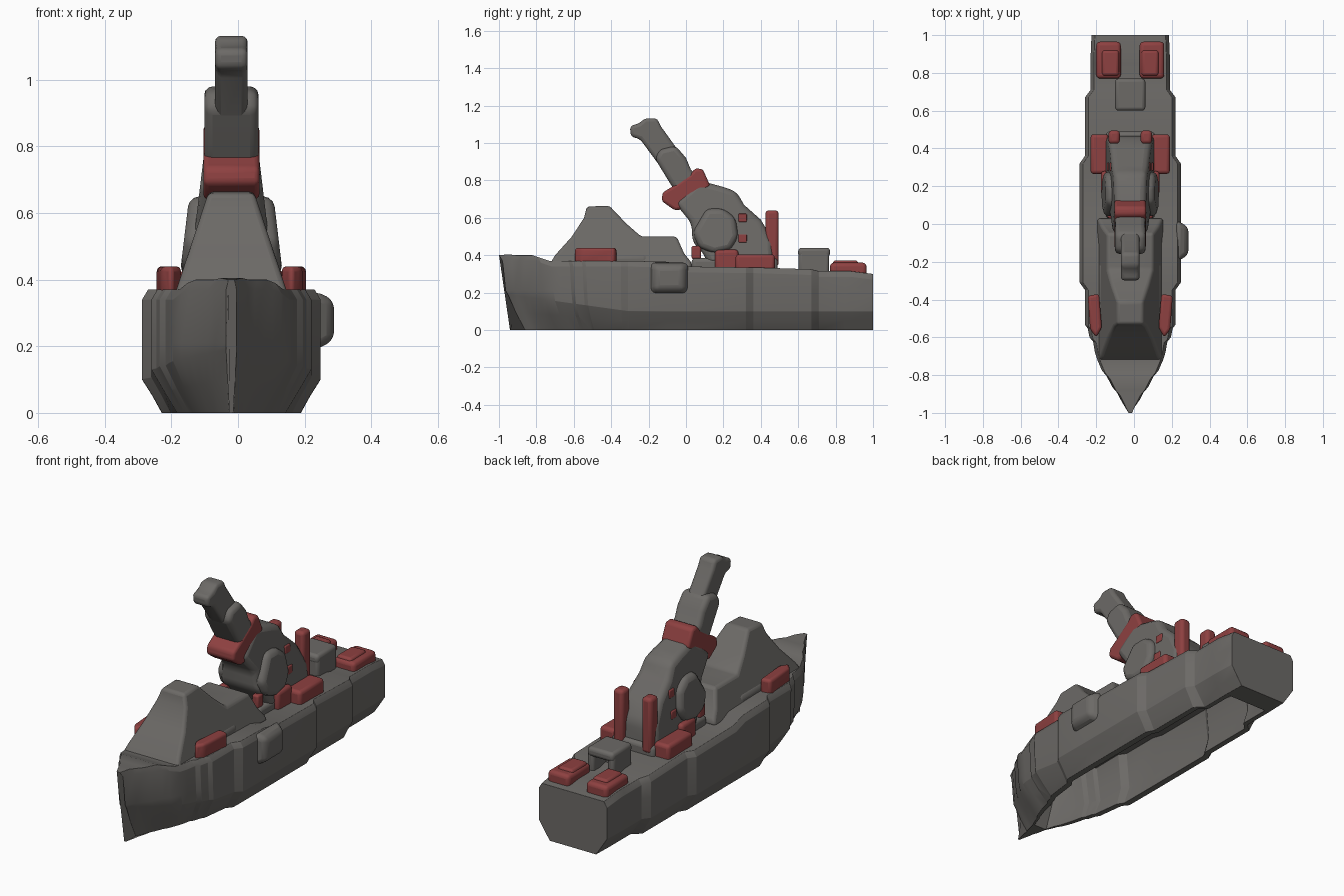
import bpy, bmesh, math

if "Cube" in bpy.data.objects:
    bpy.data.objects.remove(bpy.data.objects["Cube"], do_unlink=True)

CX = -0.02  # centre line of the vessel


def material(name, rgb):
    m = bpy.data.materials.new(name)
    m.use_nodes = True
    m.diffuse_color = (*rgb, 1)
    m.node_tree.nodes["Principled BSDF"].inputs["Base Color"].default_value = (*rgb, 1)
    return m


GREY = material("warm_grey", (0.15, 0.143, 0.134))
RED = material("dull_red", (0.27, 0.052, 0.052))


def finish(name, bm, mat, bevel):
    bmesh.ops.recalc_face_normals(bm, faces=bm.faces)
    mesh = bpy.data.meshes.new(name)
    bm.to_mesh(mesh)
    bm.free()
    mesh.materials.append(mat)
    ob = bpy.data.objects.new(name, mesh)
    bpy.context.collection.objects.link(ob)
    mod = ob.modifiers.new("soft_edges", 'BEVEL')
    mod.width, mod.segments, mod.limit_method = bevel, 3, 'ANGLE'
    mod.angle_limit = math.radians(25)
    bpy.ops.object.select_all(action='DESELECT')
    ob.select_set(True)
    bpy.context.view_layer.objects.active = ob
    bpy.ops.object.shade_smooth_by_angle(angle=math.radians(45))
    return ob


def loft(name, rings, mat, bevel):
    bm = bmesh.new()
    loops = [[bm.verts.new(p) for p in ring] for ring in rings]
    n = len(loops[0])
    for a, b in zip(loops, loops[1:]):
        for i in range(n):
            j = (i + 1) % n
            bm.faces.new((a[i], a[j], b[j], b[i]))
    bm.faces.new(loops[0])
    bm.faces.new(loops[-1])
    return finish(name, bm, mat, bevel)


def side_profile(name, pts, mat, half, taper=0.0, base=0.0, bevel=0.015):
    """Extrude a (y, z) outline across the vessel, narrowing with height."""
    rings = [[(CX + s * (half - taper * (z - base)), y, z) for y, z in pts] for s in (-1, 1)]
    return loft(name, rings, mat, bevel)


def box(name, x, y, z, mat, bevel=0.012):
    rings = [[(px, y[0], z[0]), (px, y[1], z[0]), (px, y[1], z[1]), (px, y[0], z[1])] for px in x]
    return loft(name, rings, mat, bevel)


def pair(name, inner, outer, y, z, mat, bevel=0.012):
    for side, s in (("left", 1), ("right", -1)):
        box(side + "_" + name, (CX + s * inner, CX + s * outer), y, z, mat, bevel)


# Hull: hollow shell open underneath, raked stepped bow, waisted plan
stations = [  # y, half width, deck height, hollow depth
    (-1.0, .016, .40, 0), (-.95, .05, .405, 0), (-.91, .07, .40, 0),
    (-.88, .095, .40, 0), (-.82, .125, .40, 0), (-.79, .15, .39, .2),
    (-.73, .175, .37, .29), (-.69, .187, .37, .3), (-.63, .197, .37, .3),
    (-.61, .215, .37, .3), (-.56, .225, .37, .3), (-.54, .24, .37, .3),
    (-.35, .24, .37, .3), (-.31, .268, .37, .3), (-.1, .268, .365, .3),
    (-.02, .268, .34, .28), (.32, .268, .335, .28), (.36, .24, .335, .28),
    (.67, .24, .325, .27), (.71, .21, .315, .26), (.85, .21, .315, .24),
    (.88, .21, .315, 0), (1.0, .205, .30, 0)]


def hull_ring(y, w, top, depth):
    bow = min(1, max(0, (-.3 - y) / .7))
    low = .68 if y > .7 else .78 - .3 * bow
    chine = .1 + .09 * bow
    rim = (low - .13) * w
    gain = max(0, w - .06 - .9 * rim) * depth / .3
    half = [(rim * .8 + gain, depth, .06), (rim * .9 + gain, depth * .35, .1), (rim, 0, .14),
            (low * w, 0, .14), (w * (low * .4 + .57), chine * .5, .09), (w, chine, .05),
            (w, .21, .035), (w, top - .03, .02), (w - min(.018, w * .4), top, 0)]
    right = [(CX + x, y + rake * bow, z) for x, z, rake in half]
    left = [(2 * CX - x, yy, z) for x, yy, z in reversed(right)]
    return right + left


loft("hull", [hull_ring(*s) for s in stations], GREY, 0.008)
loft("left_hull_sponson", [[(x, -.09 + r * sy, .28 + r * sz) for sy, sz in
                            ((-1, -.85), (1, -.85), (1, .8), (-1, .8))]
                           for x, r in ((.225, .11), (.288, .075))], GREY, .025)

# Forward deckhouse with a sloping front and a lower rear step
side_profile("deckhouse", [(-.73, .35), (-.7, .40), (-.61, .50), (-.545, .60), (-.53, .66),
                           (-.41, .665), (-.32, .57), (-.24, .50), (-.05, .50), (-.01, .41),
                           (.03, .36), (.03, .33)],
             GREY, .165, .33, .37, .022)
pair("deckhouse_side", .08, .165, (-.5, -.2), (.34, .41), GREY, .03)

# Forward red lockers, following the narrowing deck
for side, s in (("left", 1), ("right", -1)):
    ring = [(.15, -.55), (.18, -.60), (.212, -.56), (.225, -.38), (.165, -.37)]
    loft(side + "_forward_locker",
         [[(CX + s * x, y, z) for x, y in ring] for z in (.35, .44)], RED, .015)

# Gun base and mounting
box("gun_base", (CX - .13, CX + .13), (.03, .49), (.3, .385), GREY, .02)
side_profile("gun_mount", [(.03, .57), (.035, .47), (.09, .41), (.12, .35), (.47, .35),
                           (.465, .48), (.40, .59), (.31, .67), (.27, .74), (.2, .765),
                           (.07, .80), (-.06, .68)],
             GREY, .125, .12, .42, .03)
side_profile("gun_cheeks", [(.035, .52), (.07, .44), (.15, .41), (.24, .43), (.28, .5),
                            (.265, .6), (.2, .65), (.11, .65)],
             GREY, .142, .12, .52, .03)

# Elevated barrel in two thicknesses, red collar and blocky muzzle
side_profile("barrel_sleeve", [(-.03, .70), (-.095, .80), (-.165, .915), (-.14, .965),
                               (-.055, .985), (.0, .92), (.025, .86), (.1, .78)],
             GREY, .081, bevel=.025)
side_profile("barrel", [(-.12, .85), (-.245, 1.02), (-.295, 1.035), (-.3, 1.09),
                        (-.25, 1.105), (-.22, 1.132), (-.155, 1.132), (-.135, 1.09),
                        (-.02, .93)],
             GREY, .049, bevel=.018)
side_profile("barrel_collar", [(-.13, .69), (-.06, .64), (.02, .65), (.07, .72), (.13, .77),
                               (.09, .86), (.05, .865), (.02, .83), (-.06, .775), (-.125, .735)],
             RED, .084, bevel=.015)

# Red loading posts, mount lockers and small fittings
pair("loading_post", .055, .115, (.425, .495), (.34, .64), RED, .018)
pair("mount_locker", .115, .21, (.265, .475), (.31, .405), RED, .018)
pair("mount_step", .115, .155, (.155, .28), (.31, .43), RED, .018)
pair("front_chock", .08, .12, (.03, .08), (.38, .45), RED, .01)
for z in (.49, .60):
    half = .125 - .12 * (z - .42)
    pair("mount_fitting", half - .02, half + .006, (.28, .325), (z - .022, z + .022), RED, .005)

# Stern hatch arch and red deck lockers
pair("hatch_wall", .04, .08, (.605, .765), (.29, .435), GREY, .015)
box("hatch_roof", (CX - .08, CX + .08), (.6, .77), (.39, .44), GREY, .018)
box("hatch_front", (CX - .078, CX + .078), (.602, .66), (.29, .435), GREY, .015)
pair("stern_locker", .05, .18, (.77, .965), (.28, .36), RED, .02)
pair("stern_locker_lid", .06, .15, (.785, .92), (.32, .372), RED, .015)
